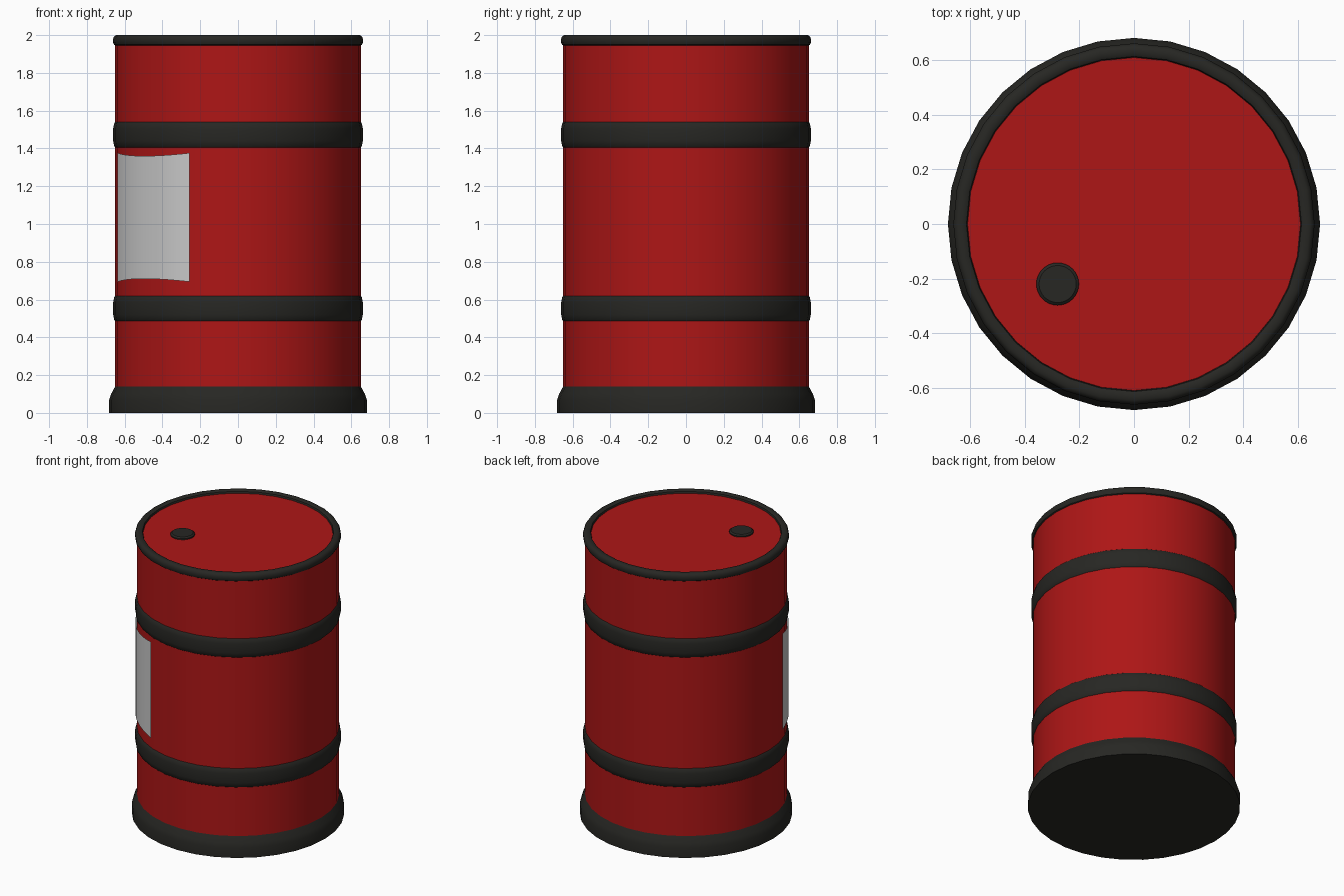
import bpy, math

if "Cube" in bpy.data.objects:
    bpy.data.objects.remove(bpy.data.objects["Cube"])

SIDES = 32


def material(name, rgb):
    m = bpy.data.materials.new(name)
    m.diffuse_color = (*rgb, 1)
    m.use_nodes = True
    m.node_tree.nodes["Principled BSDF"].inputs["Base Color"].default_value = m.diffuse_color
    return m


red = material("red_paint", (0.42, 0.008, 0.008))
black = material("black_paint", (0.02, 0.02, 0.017))


def make_object(name, verts, faces, mat=None):
    me = bpy.data.meshes.new(name)
    me.from_pydata(verts, [], faces)
    ob = bpy.data.objects.new(name, me)
    bpy.context.collection.objects.link(ob)
    if mat:
        me.materials.append(mat)
    bpy.ops.object.select_all(action='DESELECT')
    ob.select_set(True)
    bpy.context.view_layer.objects.active = ob
    bpy.ops.object.shade_smooth_by_angle(angle=math.radians(35))
    return ob


def lathe(name, profile, mat, center=(0, 0), cap_start=False, cap_end=False):
    """Spin an (r, z) profile, listed from bottom outside upward."""
    verts, faces = [], []
    for r, z in profile:
        for i in range(SIDES):
            a = 2 * math.pi * i / SIDES
            verts.append((center[0] + r * math.cos(a), center[1] + r * math.sin(a), z))
    for k in range(len(profile) - 1):
        for i in range(SIDES):
            j = (i + 1) % SIDES
            faces.append((k * SIDES + i, k * SIDES + j, (k + 1) * SIDES + j, (k + 1) * SIDES + i))
    if cap_start:
        faces.append(tuple(reversed(range(SIDES))))
    if cap_end:
        n = (len(profile) - 1) * SIDES
        faces.append(tuple(range(n, n + SIDES)))
    return make_object(name, verts, faces, mat)


# Drum wall and recessed lid
lathe("drum_wall", [(0.65, 0.13), (0.65, 1.95)], red)
lathe("lid", [(0.612, 1.975), (0.61, 1.982)], red, cap_end=True)

# Flared foot with closed bottom
lathe("base_skirt", [(0.682, 0), (0.682, 0.07), (0.672, 0.10), (0.65, 0.14)], black, cap_start=True)

# Two reinforcing hoops
for name, z in (("lower_hoop", 0.485), ("upper_hoop", 1.405)):
    lathe(name, [(0.649, z), (0.655, z + 0.006), (0.661, z + 0.035), (0.661, z + 0.10),
                 (0.655, z + 0.129), (0.649, z + 0.135)], black)

# Rolled top rim
lathe("top_rim", [(0.649, 1.945), (0.657, 1.95), (0.662, 1.962), (0.662, 1.98), (0.656, 1.993),
                  (0.645, 2.0), (0.624, 2.0), (0.614, 1.994), (0.61, 1.978)], black)

# Filler cap on the lid
lathe("filler_cap", [(0.078, 1.98), (0.078, 1.99), (0.068, 1.998)], black,
      center=(-0.28, -0.22), cap_end=True)

# Paper label wrapped round the wall, with slightly flared corners
verts, faces = [], []
N = 10
for i in range(N + 1):
    t = i / N
    a = math.radians(75.2 + (22.9 - 75.2) * t)
    flare = 0.016 * (2 * t - 1) ** 2
    for z in (0.71 - flare, 1.36 + flare):
        verts.append((-0.659 * math.sin(a), -0.659 * math.cos(a), z))
for i in range(N):
    faces.append((2 * i, 2 * i + 2, 2 * i + 3, 2 * i + 1))
make_object("label", verts, faces)
